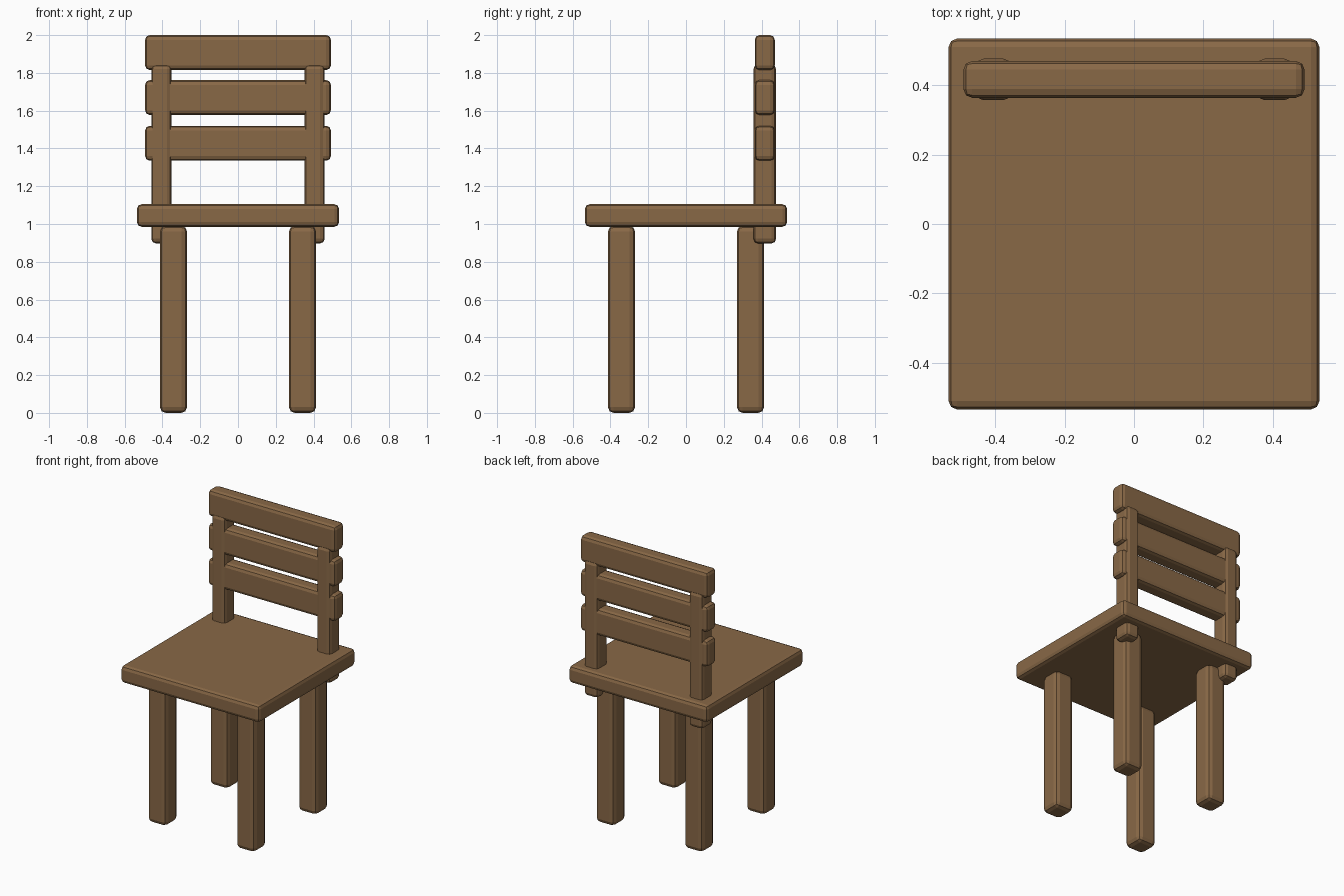
import bpy
import bmesh

if "Cube" in bpy.data.objects:
    bpy.data.objects.remove(bpy.data.objects["Cube"])

wood = bpy.data.materials.new("wood")
wood.diffuse_color = (0.25, 0.14, 0.062, 1)
wood.use_nodes = True
wood.node_tree.nodes["Principled BSDF"].inputs["Base Color"].default_value = wood.diffuse_color


def box(name, x, y, z, bevel):
    """Bevelled box from (min, max) ranges on each axis."""
    bm = bmesh.new()
    bmesh.ops.create_cube(bm, size=1)
    for v in bm.verts:
        for i, (lo, hi) in enumerate((x, y, z)):
            v.co[i] = lo if v.co[i] < 0 else hi
    bmesh.ops.bevel(bm, geom=bm.edges[:], offset=bevel, segments=2,
                    profile=0.5, affect='EDGES')
    mesh = bpy.data.meshes.new(name)
    bm.to_mesh(mesh)
    bm.free()
    mesh.materials.append(wood)
    obj = bpy.data.objects.new(name, mesh)
    bpy.context.collection.objects.link(obj)
    return obj


def span(a, b, sign):
    """Range from a to b, mirrored when sign is negative."""
    return tuple(sorted((a * sign, b * sign)))


# Seat
box("seat", (-0.535, 0.535), (-0.535, 0.535), (0.985, 1.105), 0.025)

for sx, side in ((-1, "left"), (1, "right")):
    # Legs
    for sy, end in ((-1, "front"), (1, "back")):
        box(f"{end}_leg_{side}", span(0.27, 0.413, sx), span(0.27, 0.413, sy),
            (0.0, 0.99), 0.03)
    # Backrest posts, reaching through the seat
    box(f"back_post_{side}", span(0.352, 0.459, sx), (0.357, 0.477),
        (0.897, 1.845), 0.025)

# Backrest slats
for i, (lo, hi) in enumerate(((1.335, 1.52), (1.577, 1.762), (1.815, 2.0))):
    box(f"back_slat_{i + 1}", (-0.492, 0.492), (0.364, 0.47), (lo, hi), 0.025)
